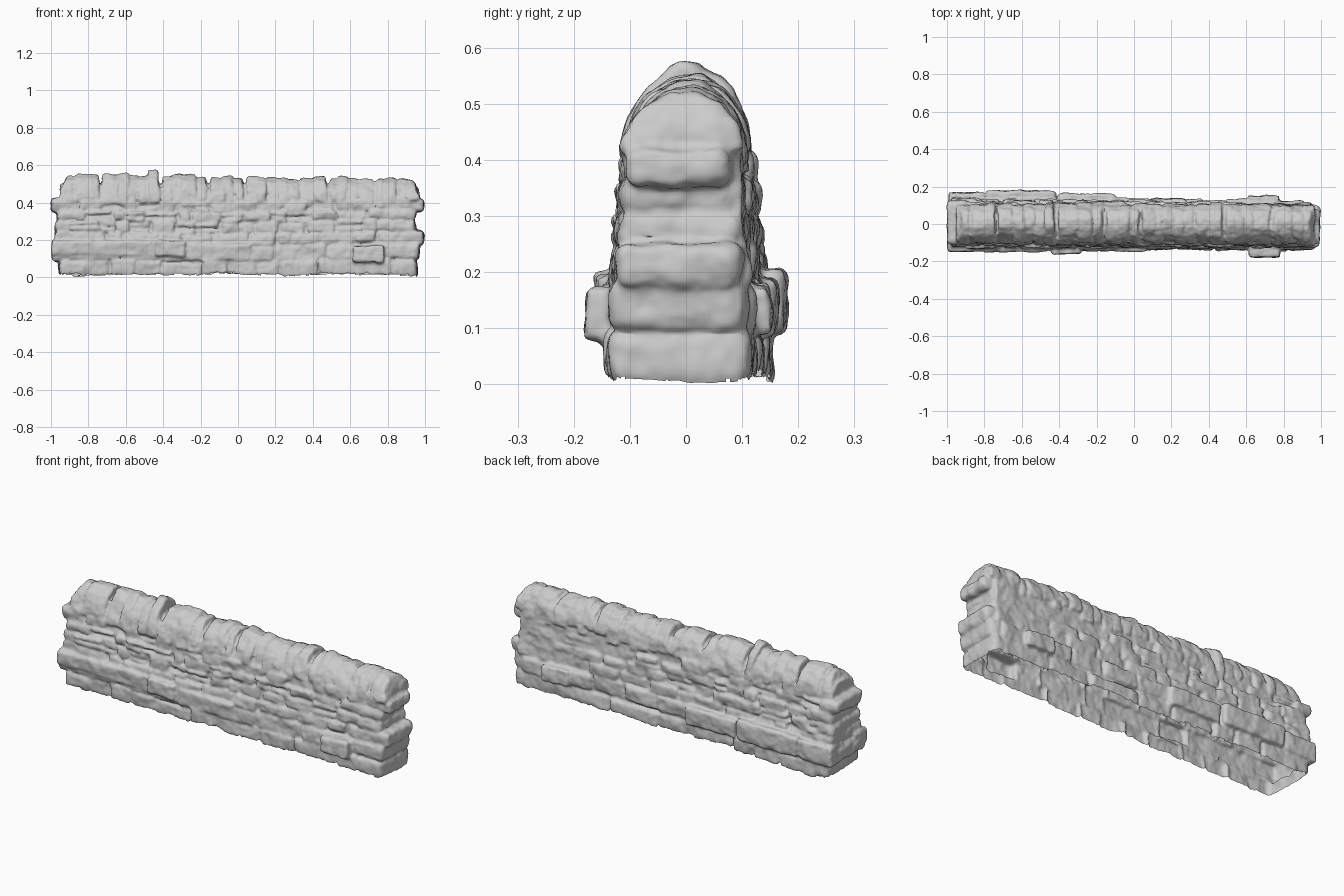
import bpy, bmesh, math, random
from mathutils import Vector

if "Cube" in bpy.data.objects:
    bpy.data.objects.remove(bpy.data.objects["Cube"])

random.seed(11)
R = random.uniform


def merge(bm, b, jit, bev):
    """Roughen a stone, round its edges and add it to the pile."""
    for v in b.verts:
        v.co += Vector((R(-jit, jit), R(-jit, jit), R(-jit, jit)))
    if bev:
        bmesh.ops.bevel(b, geom=b.edges[:], offset=bev, segments=2, profile=0.5,
                        affect='EDGES', clamp_overlap=True)
    bmesh.ops.recalc_face_normals(b, faces=b.faces[:])
    tmp = bpy.data.meshes.new("tmp")
    b.to_mesh(tmp)
    b.free()
    bm.from_mesh(tmp)
    bpy.data.meshes.remove(tmp)


def rough_block(bm, x0, x1, y0, y1, z0, z1, jit=0.007, bev=0.014):
    """One hand-cut stone."""
    b = bmesh.new()
    bmesh.ops.create_cube(b, size=1)
    for v in b.verts:
        v.co = Vector((x0 if v.co.x < 0 else x1, y0 if v.co.y < 0 else y1,
                       z0 if v.co.z < 0 else z1))
    merge(bm, b, jit, bev)


def prism(bm, x0, x1, outline, jit=0.0, bev=0.0, lean0=0.0, lean1=0.0):
    """Extrude a (y, z) outline along x; each end leans in x with height."""
    b = bmesh.new()
    f = b.faces.new([b.verts.new((x0, y, z)) for y, z in outline])
    ext = bmesh.ops.extrude_face_region(b, geom=[f])
    far = {e for e in ext['geom'] if isinstance(e, bmesh.types.BMVert)}
    zb = min(z for _, z in outline)
    for v in b.verts:
        v.co.x = (x1 if v in far else x0) + (lean1 if v in far else lean0) * (v.co.z - zb)
    merge(bm, b, jit, bev)


# courses: z0, z1, left end, right end, depth of face, min/max stone length
COURSES = [(0.012, 0.092, -0.955, 0.958, 0.141, 0.12, 0.30),
           (0.090, 0.180, -0.990, 0.968, 0.139, 0.14, 0.30),
           (0.175, 0.245, -0.975, 0.990, 0.129, 0.08, 0.20),
           (0.240, 0.305, -0.975, 0.950, 0.124, 0.07, 0.18),
           (0.300, 0.360, -0.968, 0.948, 0.119, 0.07, 0.18),
           (0.350, 0.420, -1.000, 0.990, 0.110, 0.07, 0.17)]


def face_y(depth, x, side):
    """Wall face position; the back is thicker towards the left end."""
    return -depth if side < 0 else depth - 0.004 - 0.018 * x


wall = bmesh.new()
# rubble core, shows as recessed joints
prism(wall, -0.95, 0.935, [(-0.120, 0.022), (0.112, 0.025), (0.108, 0.2), (0.095, 0.42),
                           (0.080, 0.47), (0.040, 0.50), (-0.030, 0.50),
                           (-0.070, 0.47), (-0.092, 0.42), (-0.109, 0.2)])

# long projecting stones in the second course: side, x0, x1, depth, z0, z1
LONG = [(-1, -0.995, -0.45, 0.146, 0.115, 0.20), (-1, -0.44, -0.28, 0.158, 0.11, 0.195),
        (-1, -0.27, 0.07, 0.147, 0.09, 0.175), (-1, 0.615, 0.78, 0.182, 0.08, 0.17),
        (1, -0.99, -0.80, 0.163, 0.09, 0.19), (1, -0.79, -0.42, 0.176, 0.09, 0.20),
        (1, -0.41, -0.10, 0.162, 0.09, 0.185), (1, 0.61, 0.775, 0.154, 0.09, 0.18)]
for s, x0, x1, d, z0, z1 in LONG:
    ya, yb = sorted((s * d, s * 0.04))
    rough_block(wall, x0, x1, ya, yb, z0, z1, 0.006, 0.012)

# coursed stones on the front and back faces
for side in (-1, 1):
    for z0, z1, xl, xr, depth, lmin, lmax in COURSES:
        x = xl + 0.07
        while x < xr - 0.07:
            x1 = x + R(lmin, lmax)
            if xr - 0.07 - x1 < 0.06:
                x1 = xr - 0.05
            y = face_y(depth, (x + x1) / 2, side) + side * R(-0.007, 0.006)
            ya, yb = sorted((y, side * 0.03))
            lift = 0.010 * math.sin(3 * x + side) if z0 > 0.05 else R(-0.006, 0.010)
            parts = [(z0, z1)]
            if R(0, 1) < 0.25 and z0 > 0.2:
                m = (z0 + z1) / 2
                parts = [(z0, m - 0.002), (m + 0.002, z1)]
            for p, q in parts:
                rough_block(wall, x + 0.004, x1 - 0.004, ya, yb,
                            p + lift + 0.001, q + lift - R(0.002, 0.009))
            x = x1

# through stones closing both ends
for z0, z1, xl, xr, depth, *_ in COURSES:
    for x0, x1 in ((xl, xl + R(0.09, 0.16)), (xr - R(0.09, 0.16), xr)):
        rough_block(wall, x0, x1, face_y(depth, x0, -1) + 0.002,
                    face_y(depth, x0, 1) - (0.010 if x0 > 0 else 0),
                    z0, z1 + 0.002, 0.008, 0.022)

# upright coping stones with a rounded top, narrower than the wall below
PROF = [(-0.108, 0), (-0.104, 0.25), (-0.088, 0.55), (-0.060, 0.82), (-0.018, 1.0),
        (0.026, 1.0), (0.070, 0.84), (0.098, 0.55), (0.108, 0.25), (0.112, 0)]
x = -0.975
while x < 0.97:
    x1 = min(x + R(0.04, 0.09), 0.978)
    if 0.978 - x1 < 0.035:
        x1 = 0.978
    first, last = x < -0.97, x1 > 0.975
    t = 0.541 - 0.018 * x + R(-0.012, 0.008)
    if first:
        x1, t = -0.88, 0.545
    elif x <= -0.47 < x1:
        t = 0.572
    base = R(0.375, 0.41)
    w, c = R(0.96, 1.04), R(-0.004, 0.004) - 0.006 * max(x, 0)
    lean = R(-0.1, 0.1)
    prism(wall, x + 0.003, x1 - 0.003,
          [(c + w * y, base + (t - base) * k) for y, k in PROF], 0.006, 0.010,
          0.35 if first else lean, -0.3 if last else lean)
    x = x1

# fuse all the stones into one weathered skin
me = bpy.data.meshes.new("stone_wall")
wall.to_mesh(me)
wall.free()
ob = bpy.data.objects.new("stone_wall", me)
bpy.context.collection.objects.link(ob)
rm = ob.modifiers.new("fuse", 'REMESH')
rm.mode, rm.voxel_size = 'VOXEL', 0.0075
sm = ob.modifiers.new("soften", 'SMOOTH')
sm.factor, sm.iterations = 0.5, 2
tex = bpy.data.textures.new("weathering", 'CLOUDS')
tex.noise_scale = 0.06
dm = ob.modifiers.new("weather", 'DISPLACE')
dm.texture, dm.strength, dm.mid_level = tex, 0.018, 0.5

# the wall is an open shell underneath: drop the underside and settle on z = 0
skin = bpy.data.meshes.new_from_object(
    ob.evaluated_get(bpy.context.evaluated_depsgraph_get()))
ob.modifiers.clear()
bm = bmesh.new()
bm.from_mesh(skin)
bm.normal_update()


def is_under(f):
    c = f.calc_center_median()
    inner = c.z < 0.06 and abs(c.y) < 0.095 and abs(c.x) < 0.9
    return inner or (f.normal.z < -0.6 and c.z < 0.045)


bmesh.ops.delete(bm, geom=[f for f in bm.faces if is_under(f)], context='FACES')
zmin = min(v.co.z for v in bm.verts)
for v in bm.verts:
    if v.co.z < 0.06:
        v.co.z -= zmin * (1 - v.co.z / 0.06)
for f in bm.faces:
    f.smooth = True
bm.to_mesh(skin)
bm.free()
ob.data = skin
skin.name = "stone_wall"
